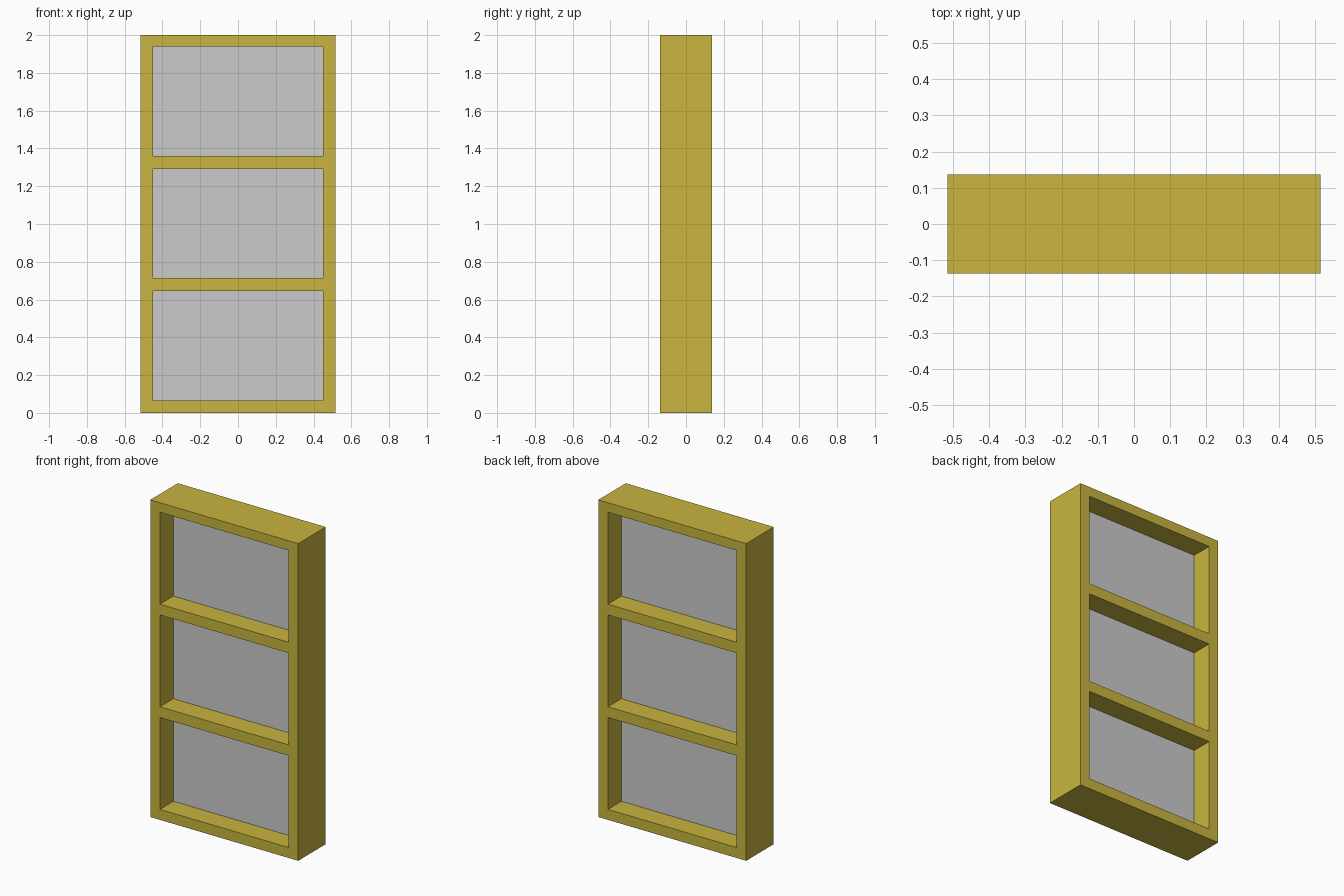
import bpy, bmesh

if "Cube" in bpy.data.objects:
    bpy.data.objects.remove(bpy.data.objects["Cube"])

HALF_W, HALF_D, HEIGHT = 0.516, 0.137, 2.0
IN_X = 0.449                       # half width of the openings
FIRST, STEP, OPEN_H = 0.066, 0.647, 0.579
openings = [(FIRST + i * STEP, FIRST + i * STEP + OPEN_H) for i in range(3)]


def make_object(name, bm, color=None):
    bmesh.ops.recalc_face_normals(bm, faces=bm.faces)
    mesh = bpy.data.meshes.new(name)
    bm.to_mesh(mesh)
    bm.free()
    obj = bpy.data.objects.new(name, mesh)
    bpy.context.collection.objects.link(obj)
    if color:
        mat = bpy.data.materials.new(name + "_paint")
        mat.diffuse_color = color
        mat.use_nodes = True
        mat.node_tree.nodes["Principled BSDF"].inputs["Base Color"].default_value = mat.diffuse_color
        mesh.materials.append(mat)
    return obj


# Frame: front lattice of faces with three cells left open, extruded to depth
xs = [-HALF_W, -IN_X, IN_X, HALF_W]
zs = [0.0] + [z for pair in openings for z in pair] + [HEIGHT]
bm = bmesh.new()
grid = [[bm.verts.new((x, -HALF_D, z)) for x in xs] for z in zs]
for r in range(len(zs) - 1):
    for c in range(len(xs) - 1):
        if c == 1 and r % 2 == 1:
            continue
        bm.faces.new((grid[r][c], grid[r][c + 1], grid[r + 1][c + 1], grid[r + 1][c]))
ext = bmesh.ops.extrude_face_region(bm, geom=bm.faces[:], use_keep_orig=True)
moved = [g for g in ext["geom"] if isinstance(g, bmesh.types.BMVert)]
bmesh.ops.translate(bm, verts=moved, vec=(0, 2 * HALF_D, 0))
make_object("window_frame", bm, (0.58, 0.46, 0.05, 1.0))

# Thin panes at mid depth, one in each opening
for i, (z0, z1) in enumerate(openings):
    bm = bmesh.new()
    bmesh.ops.create_cube(bm, size=1.0)
    bmesh.ops.scale(bm, verts=bm.verts, vec=(2 * IN_X, 0.006, z1 - z0))
    bmesh.ops.translate(bm, verts=bm.verts, vec=(0, 0, (z0 + z1) / 2))
    make_object(f"pane_{i + 1}", bm)
